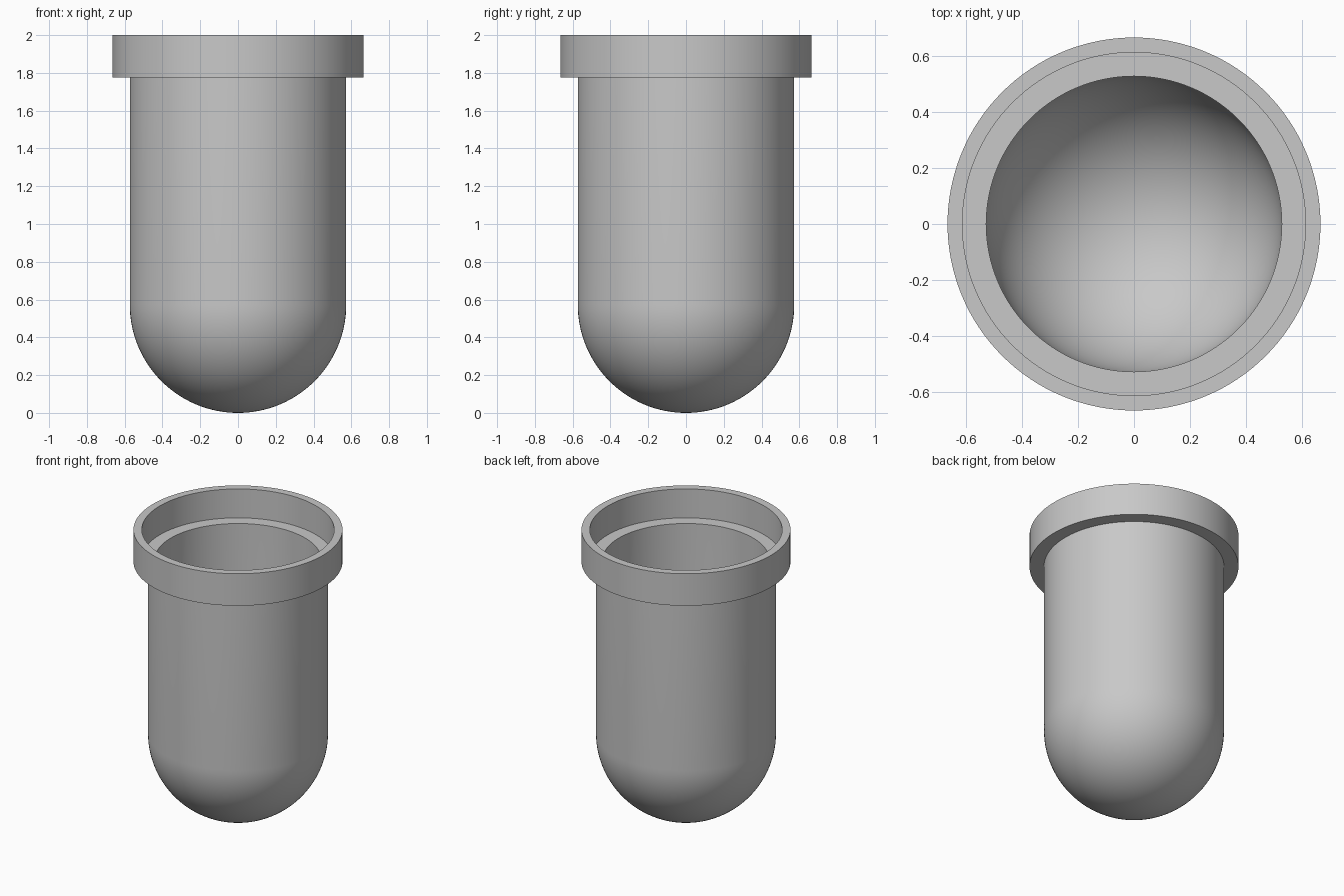
import bpy, bmesh
from math import sin, cos, pi, radians

SEGMENTS = 128
ARC_STEPS = 32
BODY_R, BORE_R = 0.573, 0.527      # outer and inner wall of the cup
RIM_R, SOCKET_R = 0.665, 0.612     # outer and inner wall of the collar
TOP, COLLAR_Z, LEDGE_Z = 2.0, 1.775, 1.797

cube = bpy.data.objects.get("Cube")
if cube:
    bpy.data.objects.remove(cube, do_unlink=True)

grey = bpy.data.materials.new("plain_grey")
grey.use_nodes = True
colour = (0.58, 0.58, 0.58, 1)
grey.diffuse_color = colour
grey.node_tree.nodes["Principled BSDF"].inputs["Base Color"].default_value = colour


def quarter_arc(radius):
    """Round bottom from the axis up to the straight wall."""
    angles = [pi / 2 * i / ARC_STEPS for i in range(ARC_STEPS + 1)]
    return [(radius * sin(a), BODY_R - radius * cos(a)) for a in angles]


def lathe(name, profile):
    bm = bmesh.new()
    verts = [bm.verts.new((r, 0, z)) for r, z in profile]
    edges = [bm.edges.new(pair) for pair in zip(verts, verts[1:])]
    bmesh.ops.spin(bm, geom=verts + edges, cent=(0, 0, 0), axis=(0, 0, 1),
                   angle=2 * pi, steps=SEGMENTS)
    bmesh.ops.remove_doubles(bm, verts=bm.verts[:], dist=0.0001)
    bmesh.ops.recalc_face_normals(bm, faces=bm.faces[:])
    mesh = bpy.data.meshes.new(name)
    bm.to_mesh(mesh)
    bm.free()
    mesh.materials.append(grey)
    obj = bpy.data.objects.new(name, mesh)
    bpy.context.collection.objects.link(obj)
    bpy.ops.object.select_all(action="DESELECT")
    obj.select_set(True)
    bpy.context.view_layer.objects.active = obj
    bpy.ops.object.shade_smooth_by_angle(angle=radians(30))
    return obj


# Hollow round-bottomed cup with a stepped collar, as one closed shell
outside = quarter_arc(BODY_R) + [(BODY_R, COLLAR_Z), (RIM_R, COLLAR_Z), (RIM_R, TOP)]
inside = [(SOCKET_R, TOP), (SOCKET_R, LEDGE_Z), (BORE_R, LEDGE_Z)]
inside += reversed(quarter_arc(BORE_R))
lathe("round_bottom_cup", outside + inside)
